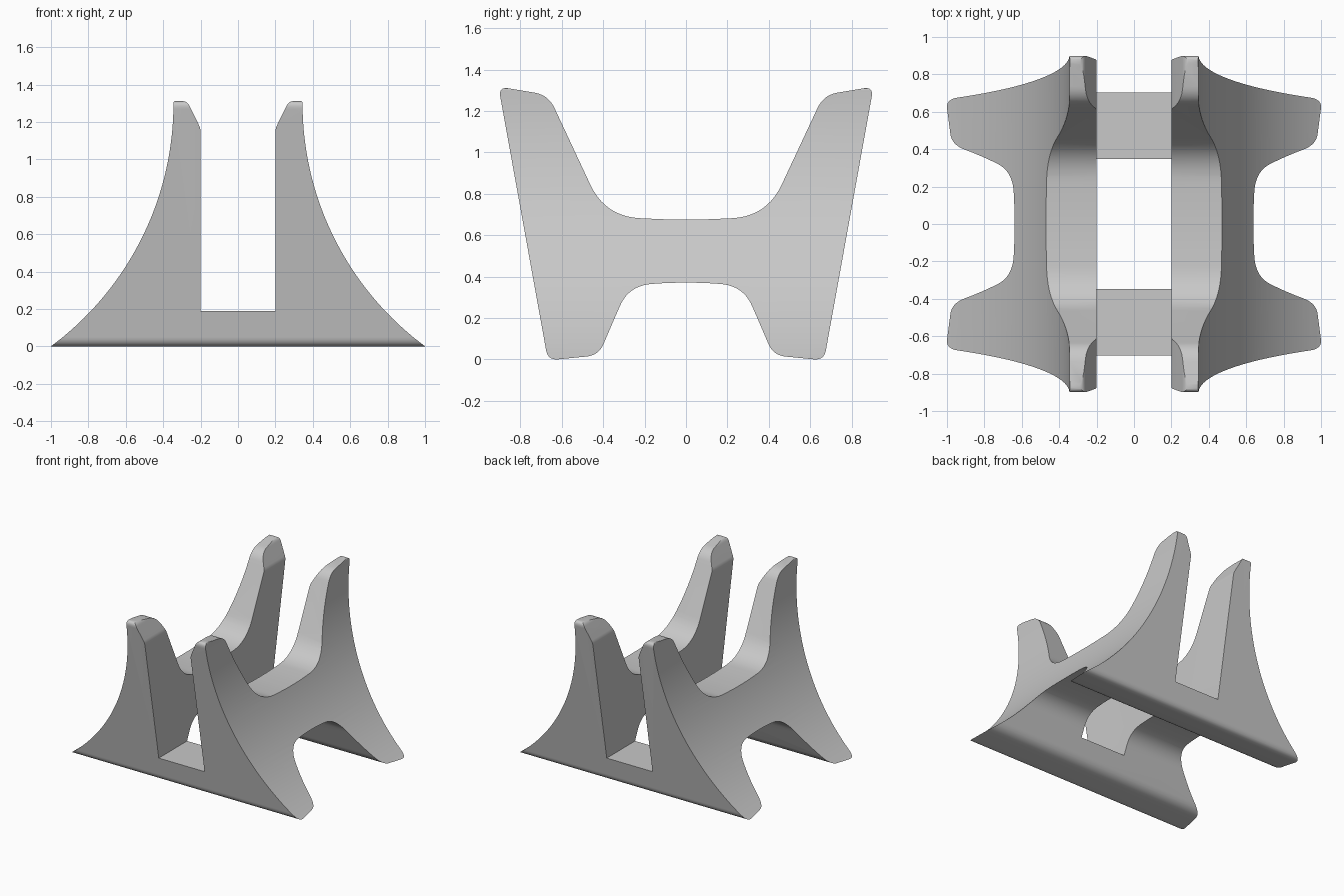
import bpy, bmesh, math
from mathutils import Vector

cube = bpy.data.objects.get("Cube")
if cube:
    bpy.data.objects.remove(cube, do_unlink=True)

grey = bpy.data.materials.new("light_grey")
grey.use_nodes = True
grey.diffuse_color = (0.58, 0.58, 0.58, 1)
grey.node_tree.nodes["Principled BSDF"].inputs["Base Color"].default_value = (0.58, 0.58, 0.58, 1)


def mirrored(half):
    """Complete a symmetric outline from one half."""
    return half + [(-a, b, t) for a, b, t in reversed(half)]


def rounded(corners, steps=10):
    """Round each corner, starting the curve at distance t from it."""
    out = []
    for i, (a, b, t) in enumerate(corners):
        p = Vector((a, b))
        if t == 0:
            out.append(p)
            continue
        before = Vector(corners[i - 1][:2])
        after = Vector(corners[(i + 1) % len(corners)][:2])
        start = p + (before - p).normalized() * t
        end = p + (after - p).normalized() * t
        for k in range(steps + 1):
            u = k / steps
            out.append(start * (1 - u) ** 2 + p * 2 * u * (1 - u) + end * u ** 2)
    return out


def extrude(name, outline, place, depth):
    """Extrude a 2D outline into a solid along the given direction."""
    bm = bmesh.new()
    face = bm.faces.new([bm.verts.new(place(p.x, p.y)) for p in outline])
    grown = bmesh.ops.extrude_face_region(bm, geom=[face])
    moved = [v for v in grown["geom"] if isinstance(v, bmesh.types.BMVert)]
    bmesh.ops.translate(bm, verts=moved, vec=depth)
    bmesh.ops.recalc_face_normals(bm, faces=bm.faces[:])
    mesh = bpy.data.meshes.new(name)
    bm.to_mesh(mesh)
    bm.free()
    mesh.materials.append(grey)
    obj = bpy.data.objects.new(name, mesh)
    bpy.context.collection.objects.link(obj)
    return obj


# Side outline: flared arms, a waist and splayed legs
side = rounded(mirrored([
    (-0.08, 0.676, 0.06), (-0.39, 0.69, 0.17), (-0.665, 1.278, 0.07),
    (-0.906, 1.318, 0.05), (-0.667, -0.004, 0.05), (-0.422, 0.02, 0.06),
    (-0.277, 0.357, 0.11), (-0.08, 0.371, 0.06)]))
body = extrude("stand_body", side, lambda y, z: (-1.2, y, z), (2.4, 0, 0))

# Front outline: central slot, chamfered tips and concave outer sweep
radius, top, base = 1.617, 1.3, -0.05
sweep = []
for k in range(41):
    z = 1.29 + (base - 1.29) * k / 40
    sweep.append((0.345 + radius - math.sqrt(radius ** 2 - (z - top) ** 2), z, 0))
front = rounded(mirrored(
    [(0.2, 0.19, 0), (0.2, 1.165, 0.02), (0.272, 1.312, 0.03), (0.345, 1.312, 0.012)] + sweep))
cutter = extrude("front_outline_cutter", front, lambda x, z: (x, -1.2, z), (0, 2.4, 0))
cutter.hide_render = True

# Keep only the volume shared by both outlines
cut = body.modifiers.new("front_shape", "BOOLEAN")
cut.operation = "INTERSECT"
cut.solver = "EXACT"
cut.object = cutter
bpy.ops.object.select_all(action="DESELECT")
body.select_set(True)
bpy.context.view_layer.objects.active = body
bpy.ops.object.modifier_apply(modifier=cut.name)
bpy.data.objects.remove(cutter, do_unlink=True)
bpy.ops.object.shade_smooth_by_angle(angle=math.radians(30))
